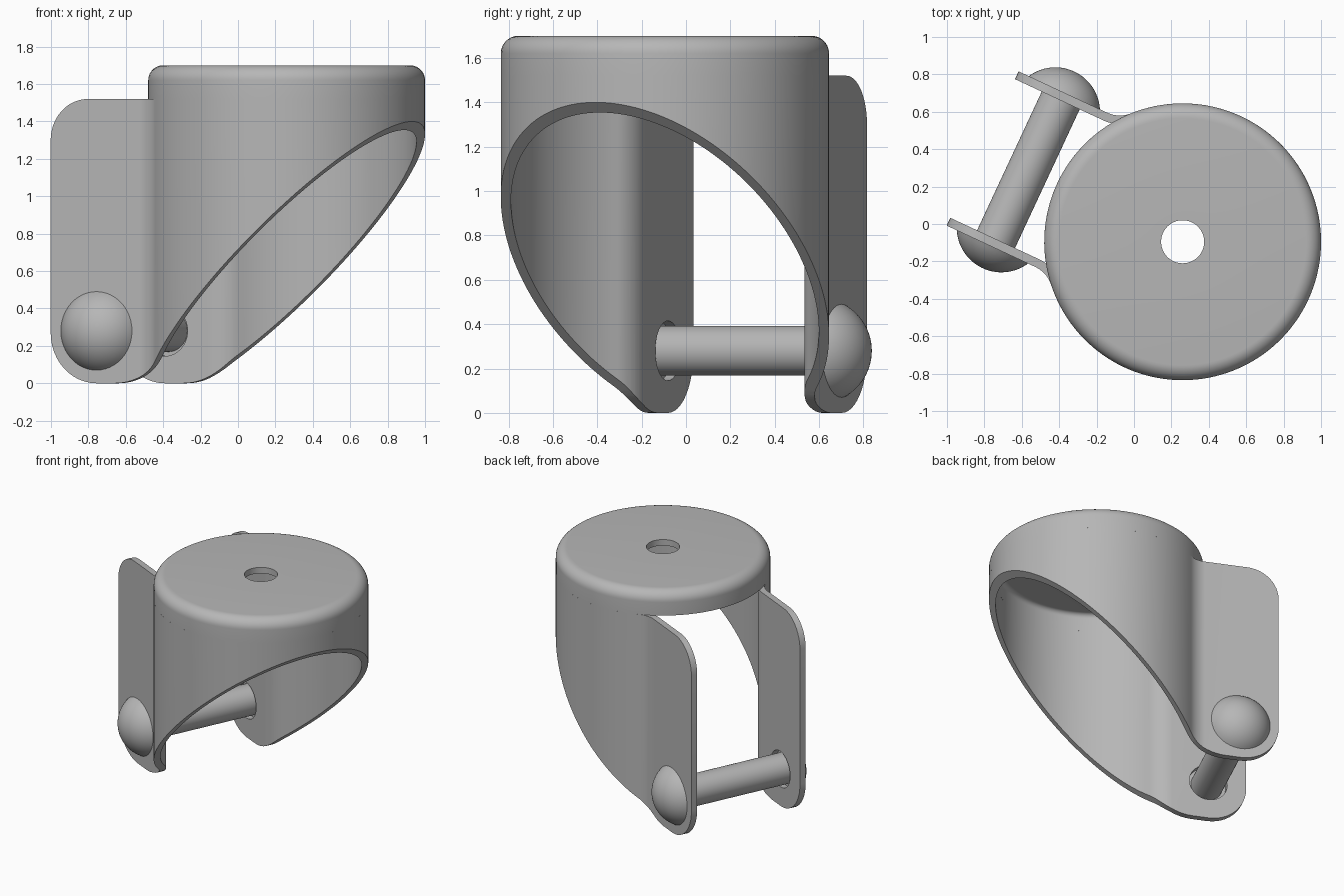
import bpy, bmesh
from math import sin, cos, pi, radians, atan2, sqrt, asin
from mathutils import Matrix, Vector

cube = bpy.data.objects.get("Cube")
if cube:
    bpy.data.objects.remove(cube, do_unlink=True)

# Local frame: origin on the swivel axis, +x toward the wheel pin
PLACE = Matrix.Translation((0.26, -0.095, 0)) @ Matrix.Rotation(radians(155), 4, 'Z')
RADIUS, WALL, HALF, FLARE = 0.74, 0.046, 0.455, 0.16
PIN_X, PIN_Z, RIM_Z, TOP = 0.91, 0.28, 1.52, 1.70

steel = bpy.data.materials.new("grey_steel")
steel.use_nodes = True
grey = (0.47, 0.47, 0.47, 1)
steel.diffuse_color = grey
steel.node_tree.nodes["Principled BSDF"].inputs["Base Color"].default_value = grey


def add_object(name, bm, matrix=PLACE):
    bmesh.ops.recalc_face_normals(bm, faces=bm.faces)
    mesh = bpy.data.meshes.new(name)
    bm.to_mesh(mesh)
    bm.free()
    mesh.materials.append(steel)
    obj = bpy.data.objects.new(name, mesh)
    bpy.context.collection.objects.link(obj)
    obj.matrix_world = matrix
    return obj


def smooth(obj):
    bpy.ops.object.select_all(action='DESELECT')
    obj.select_set(True)
    bpy.context.view_layer.objects.active = obj
    bpy.ops.object.shade_smooth_by_angle(angle=radians(30))


def arc(cx, cy, r, a, b, n):
    return [(cx + r * cos(a + (b - a) * i / n), cy + r * sin(a + (b - a) * i / n))
            for i in range(n + 1)]


def prism(name, points, offset):
    bm = bmesh.new()
    face = bm.faces.new([bm.verts.new(p) for p in points])
    new = bmesh.ops.extrude_face_region(bm, geom=[face])["geom"]
    bmesh.ops.translate(bm, vec=offset, verts=[v for v in new if isinstance(v, bmesh.types.BMVert)])
    return add_object(name, bm)


def lathe(name, profile, closed, matrix, steps=96):
    bm = bmesh.new()
    verts = [bm.verts.new((r, 0, z)) for r, z in profile]
    pairs = list(zip(verts, verts[1:]))
    if closed:
        pairs.append((verts[-1], verts[0]))
    edges = [bm.edges.new(p) for p in pairs]
    bmesh.ops.spin(bm, geom=verts + edges, axis=(0, 0, 1), cent=(0, 0, 0),
                   angle=2 * pi, steps=steps)
    bmesh.ops.remove_doubles(bm, verts=bm.verts, dist=0.0001)
    obj = add_object(name, bm, matrix)
    smooth(obj)
    return obj


# Plan outline of one half: flat cheek, flared bend, then round hood
def half_plan(inset):
    cy = HALF + FLARE
    cx = sqrt((RADIUS + FLARE) ** 2 - cy ** 2)
    turn = atan2(cy, cx)
    bend = arc(cx, cy, FLARE + inset, -pi / 2, turn - pi, 12)
    hood = arc(0, 0, RADIUS - inset, turn, pi, 56)
    return [(1.18, HALF - inset)] + bend + hood[1:]


def full_plan(inset):
    half = half_plan(inset)
    return half + [(x, -y) for x, y in half[-2::-1]]


plan = full_plan(0) + full_plan(WALL)[::-1]
fork = prism("hooded_fork", [(x, y, -0.1) for x, y in plan], (0, 0, RIM_Z + 0.3))

# Side silhouette: slanted wheel opening, rounded cheek corners
bend_r = 0.14 / (sqrt(2) - 1)
side = [(-0.9, RIM_Z), (-0.9, 1.56 - 0.04)]
side = [(-0.86, RIM_Z)]
side += arc(0.80, bend_r, bend_r, -3 * pi / 4, -pi / 2, 8)
side += arc(PIN_X, 0.27, 0.27, -pi / 2, 0, 12)
side += arc(0.96, RIM_Z - 0.22, 0.22, 0, pi / 2, 12)
cutters = [(prism("side_cutter", [(x, -1, z) for x, z in side], (0, 2, 0)), 'INTERSECT')]

# Pin holes through both cheeks
hole = arc(PIN_X, PIN_Z, 0.135, 0, 2 * pi, 32)[:-1]
cutters.append((prism("hole_cutter", [(x, -1, z) for x, z in hole], (0, 2, 0)), 'DIFFERENCE'))

for cutter, operation in cutters:
    cutter.hide_render = True
    mod = fork.modifiers.new(cutter.name, 'BOOLEAN')
    mod.operation, mod.object, mod.solver = operation, cutter, 'EXACT'
bpy.context.view_layer.update()
graph = bpy.context.evaluated_depsgraph_get()
result = bpy.data.meshes.new_from_object(fork.evaluated_get(graph))
fork.modifiers.clear()
fork.data = result
for cutter, _ in cutters:
    bpy.data.objects.remove(cutter, do_unlink=True)
smooth(fork)

# Rounded cap with a centre hole
inner = RADIUS - WALL
cap = [(0.115, TOP)] + arc(RADIUS - 0.08, TOP - 0.08, 0.08, pi / 2, 0, 10)
cap += [(RADIUS, RIM_Z), (inner, RIM_Z)]
cap += arc(inner - 0.035, TOP - WALL - 0.035, 0.035, 0, pi / 2, 6) + [(0.115, TOP - WALL)]
lathe("swivel_cap", cap, True, PLACE, steps=112)

# Wheel pin with a domed head at each end
head_r, head_h = 0.21, 0.125
ball = (head_r ** 2 + head_h ** 2) / (2 * head_h)
start = pi / 2 - asin(head_r / ball)
dome = arc(0, HALF + head_h - ball, ball, pi / 2, start, 14)
end = dome + [(0.112, HALF)]
pin_matrix = PLACE @ Matrix.Translation((PIN_X, 0, PIN_Z)) @ Matrix.Rotation(pi / 2, 4, 'X')
lathe("wheel_pin", end + [(r, -z) for r, z in reversed(end)], False, pin_matrix, steps=48)
